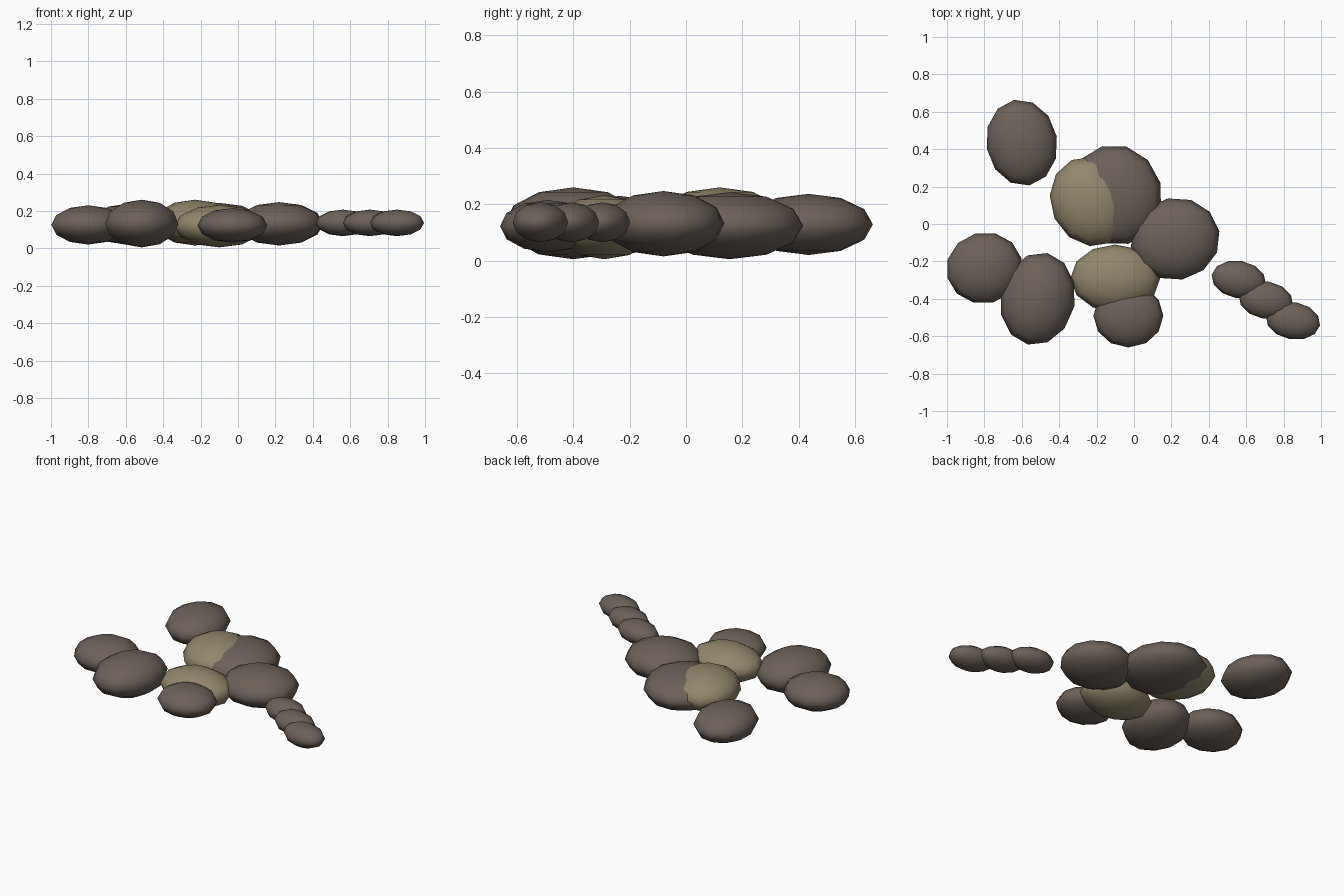
import bpy
from math import radians

old = bpy.data.objects.get("Cube")
if old:
    bpy.data.objects.remove(old, do_unlink=True)


def material(name, rgb):
    mat = bpy.data.materials.new(name)
    mat.use_nodes = True
    mat.diffuse_color = (*rgb, 1)
    mat.node_tree.nodes["Principled BSDF"].inputs["Base Color"].default_value = (*rgb, 1)
    return mat


brown = material("brown_stone", (0.15, 0.12, 0.10))
beige = material("beige_stone", (0.29, 0.24, 0.15))


def stone(name, mat, x, y, bottom, top, rx, ry, turn=0):
    """Flattened low-poly pebble between two heights, turned about z."""
    bpy.ops.mesh.primitive_uv_sphere_add(
        segments=12, ring_count=6, radius=1, location=(x, y, (bottom + top) / 2),
        rotation=(0, 0, radians(turn)))
    obj = bpy.context.object
    obj.name = name
    obj.scale = (rx, ry, (top - bottom) / 2)
    obj.data.materials.append(mat)
    bpy.ops.object.shade_smooth()
    return obj


# Large central stones
stone("back_brown_stone", brown, -0.10, 0.155, 0.005, 0.243, 0.25, 0.27, 15)
stone("back_beige_stone", beige, -0.23, 0.12, 0.015, 0.26, 0.215, 0.245, 25)
stone("left_stone", brown, 0.22, -0.08, 0.015, 0.247, 0.24, 0.22, 10)
stone("front_beige_stone", beige, -0.10, -0.29, 0.005, 0.232, 0.24, 0.18)
stone("front_brown_stone", brown, -0.03, -0.49, 0.03, 0.215, 0.187, 0.17)

# Outlying stones
stone("back_right_stone", brown, -0.60, 0.435, 0.02, 0.237, 0.19, 0.232, 10)
stone("right_stone", brown, -0.515, -0.40, 0.005, 0.26, 0.20, 0.25, -12)
stone("far_right_stone", brown, -0.80, -0.235, 0.02, 0.23, 0.205, 0.19, 15)

# Row of three small stones
for i in range(3):
    stone(f"small_stone_{i + 1}", brown, 0.56 + 0.145 * i, -0.297 - 0.11 * i,
          0.065, 0.207, 0.147, 0.10, -10)
